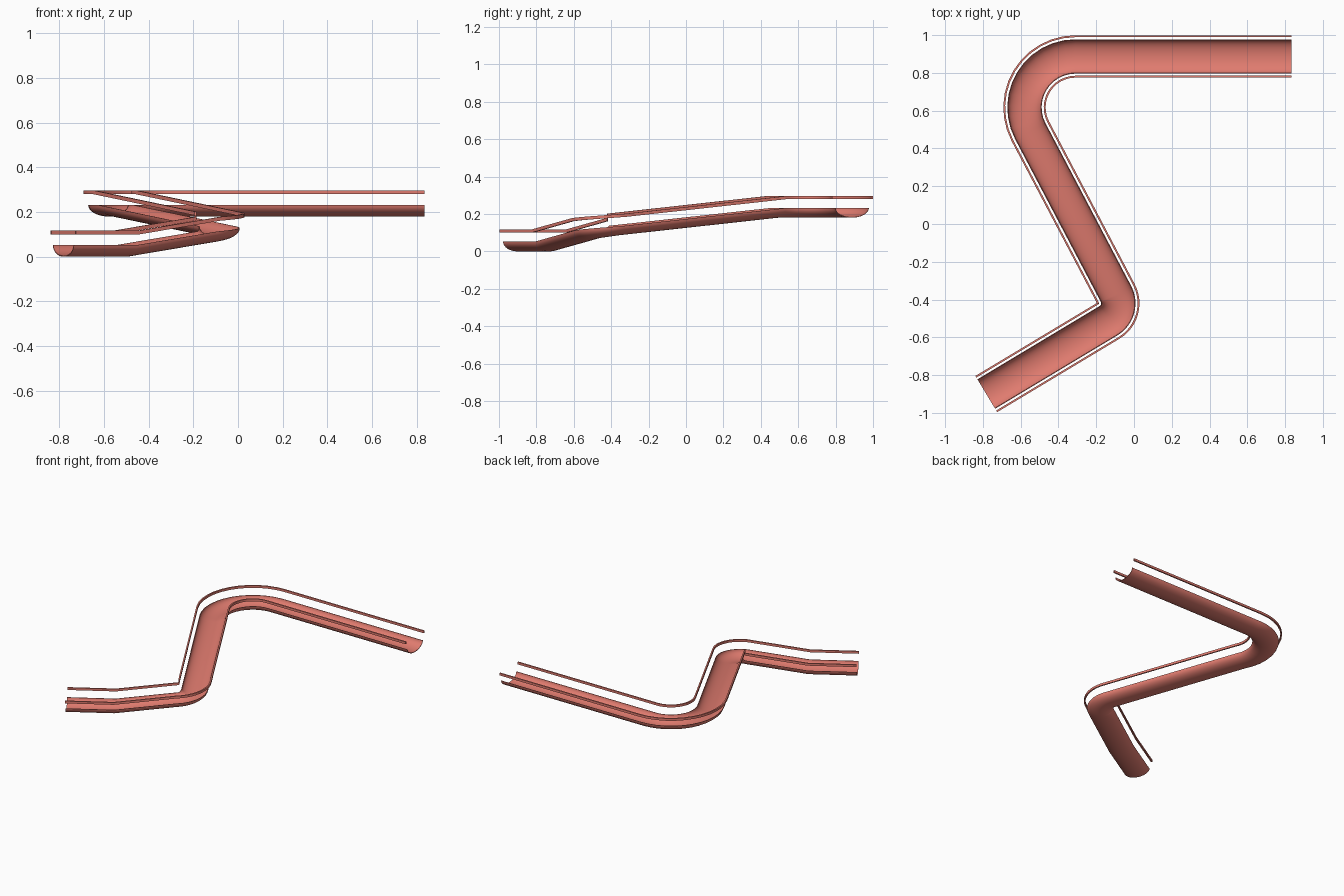
import bpy, bmesh
from math import cos, sin, pi, radians

if "Cube" in bpy.data.objects:
    bpy.data.objects.remove(bpy.data.objects["Cube"])

mat = bpy.data.materials.new("salmon")
mat.diffuse_color = (0.75, 0.2, 0.16, 1)
mat.use_nodes = True
mat.node_tree.nodes["Principled BSDF"].inputs["Base Color"].default_value = mat.diffuse_color

# Path stations: x, y, z, angle of the right-hand side direction
H_LOW, H_TOP = 0.085, 0.18           # floor height after lower bend / on top run
path = [(-0.782, -0.90, 0, -59), (-0.50, -0.731, 0, -59)]
leg, bend = 0.425, 0.162             # lengths sharing the lower slope
N = 12
for i in range(N + 1):               # tight lower bend
    a = -59 + 86.7 * i / N
    t = radians(a)
    z = H_LOW * (leg + bend * i / N) / (leg + bend)
    path.append((-0.19 + 0.107 * cos(t), -0.42 + 0.107 * sin(t), z, a))
for i in range(N + 1):               # wide upper bend
    b = 207.7 - 117.7 * i / N
    t = radians(b)
    path.append((-0.31 + 0.27 * cos(t), 0.617 + 0.27 * sin(t), H_TOP, b - 180))
path.append((0.835, 0.887, H_TOP, -90))


def sweep(name, profile):
    """Sweep a closed (side, up) profile along the path, with end caps."""
    bm = bmesh.new()
    rings = []
    for x, y, z, a in path:
        c, s = cos(radians(a)), sin(radians(a))
        rings.append([bm.verts.new((x + u * c, y + u * s, z + v)) for u, v in profile])
    n = len(profile)
    for r0, r1 in zip(rings, rings[1:]):
        for k in range(n):
            j = (k + 1) % n
            bm.faces.new((r0[k], r0[j], r1[j], r1[k]))
    bm.faces.new(rings[0])
    bm.faces.new(rings[-1][::-1])
    bmesh.ops.recalc_face_normals(bm, faces=bm.faces)
    me = bpy.data.meshes.new(name)
    bm.to_mesh(me)
    bm.free()
    me.materials.append(mat)
    ob = bpy.data.objects.new(name, me)
    bpy.context.collection.objects.link(ob)
    bpy.ops.object.select_all(action='DESELECT')
    ob.select_set(True)
    bpy.context.view_layer.objects.active = ob
    bpy.ops.object.shade_smooth_by_angle(angle=radians(30))
    return ob


# Thin half-pipe channel
W, D, T, S = 0.091, 0.052, 0.004, 16
outer = [(-W * cos(pi * i / S), D - D * sin(pi * i / S)) for i in range(S + 1)]
inner = [(-(W - T) * cos(pi * i / S), D - (D - T) * sin(pi * i / S)) for i in range(S + 1)]
sweep("channel", outer + inner[::-1])

# Flat rails floating above each rim
for name, side in (("left_rail", -1), ("right_rail", 1)):
    sweep(name, [(side * 0.102, 0.1), (side * 0.112, 0.1),
                 (side * 0.112, 0.117), (side * 0.102, 0.117)])
